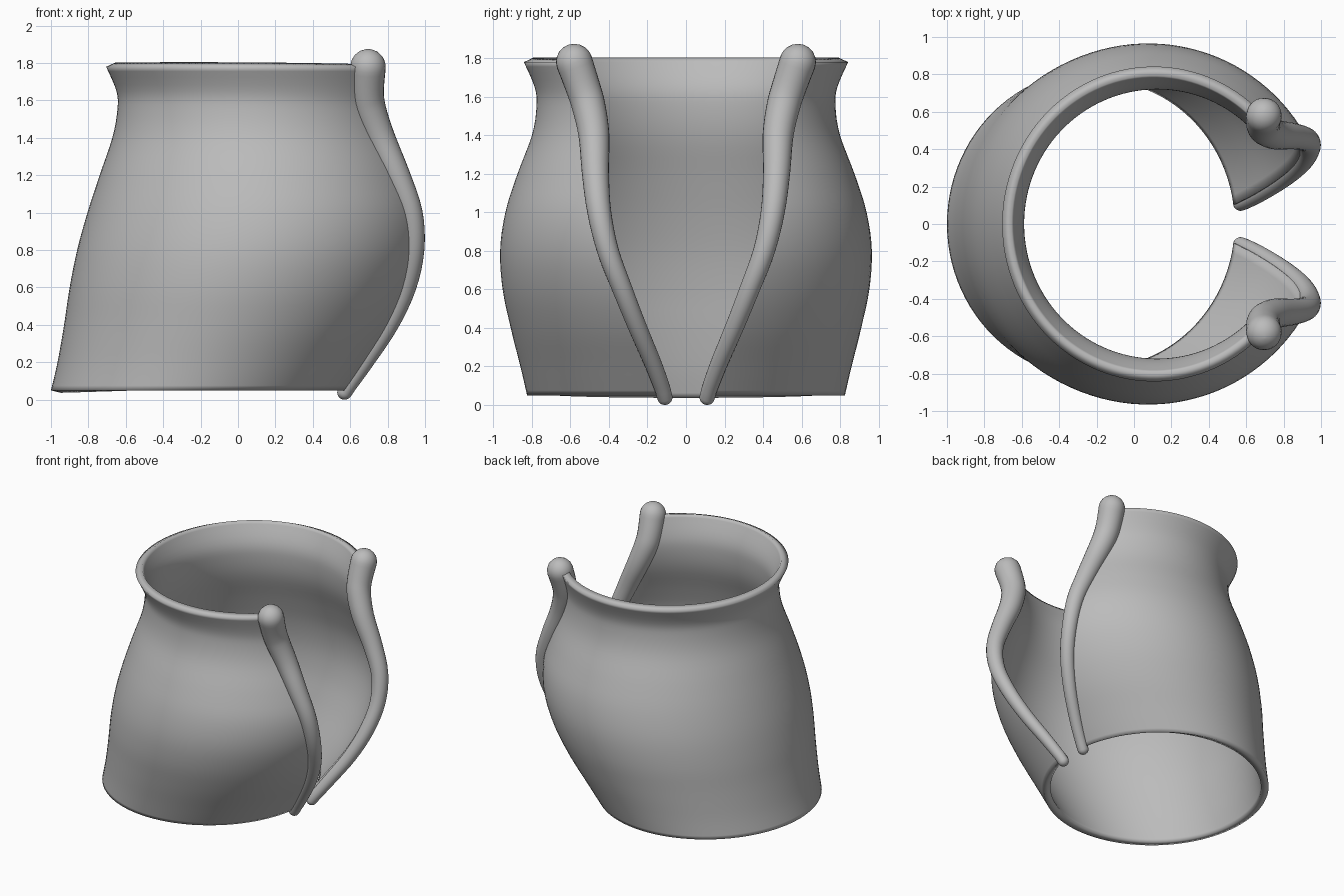
import bpy, math
from mathutils import Vector

if "Cube" in bpy.data.objects:
    bpy.data.objects.remove(bpy.data.objects["Cube"])

# Stations: height, left x, half depth, slit edge x, slit edge y, edging radius
STATIONS = [
    (0.05, -1.00, 0.825, 0.575, 0.11, 0.040),
    (0.20, -0.965, 0.860, 0.680, 0.165, 0.044),
    (0.40, -0.93, 0.910, 0.810, 0.25, 0.048),
    (0.60, -0.90, 0.952, 0.900, 0.33, 0.052),
    (0.80, -0.86, 0.965, 0.940, 0.405, 0.056),
    (1.00, -0.805, 0.938, 0.925, 0.45, 0.062),
    (1.20, -0.74, 0.875, 0.850, 0.47, 0.070),
    (1.40, -0.672, 0.800, 0.760, 0.478, 0.080),
    (1.55, -0.645, 0.776, 0.705, 0.505, 0.087),
    (1.65, -0.650, 0.786, 0.690, 0.535, 0.090),
    (1.78, -0.705, 0.842, 0.695, 0.58, 0.095),
]


def smooth_rows(rows, steps):
    """Catmull-Rom interpolation of the station rows."""
    out = []
    for i in range(len(rows) - 1):
        p0, p1 = rows[max(i - 1, 0)], rows[i]
        p2, p3 = rows[i + 1], rows[min(i + 2, len(rows) - 1)]
        for s in range(steps):
            t = s / steps
            out.append([0.5 * (2 * b + (c - a) * t + (2 * a - 5 * b + 4 * c - d) * t * t
                               + (3 * b - a - 3 * c + d) * t ** 3)
                        for a, b, c, d in zip(p0, p1, p2, p3)])
    out.append(list(rows[-1]))
    return out


def add_object(name, verts, faces, angle):
    mesh = bpy.data.meshes.new(name)
    mesh.from_pydata(verts, [], faces)
    mesh.materials.append(grey)
    ob = bpy.data.objects.new(name, mesh)
    bpy.context.collection.objects.link(ob)
    bpy.ops.object.select_all(action='DESELECT')
    ob.select_set(True)
    bpy.context.view_layer.objects.active = ob
    bpy.ops.object.shade_smooth_by_angle(angle=math.radians(angle))
    return ob


grey = bpy.data.materials.new("grey")
grey.diffuse_color = (0.5, 0.5, 0.5, 1)
grey.use_nodes = True
grey.node_tree.nodes["Principled BSDF"].inputs["Base Color"].default_value = grey.diffuse_color
rows = smooth_rows(STATIONS, 4)

# Open shell: leaning oval rings running from one slit edge round to the other
SEG = 96
verts, faces = [], []
for z, left, ry, xe, ye, r in rows:
    start = math.asin(ye / ry)
    rx = (xe - left) / (1 + math.cos(start))
    cx = left + rx
    for j in range(SEG + 1):
        a = start + (2 * math.pi - 2 * start) * j / SEG
        verts.append((cx + rx * math.cos(a), ry * math.sin(a), z))
for i in range(len(rows) - 1):
    for j in range(SEG):
        a = i * (SEG + 1) + j
        faces.append((a, a + 1, a + SEG + 2, a + SEG + 1))
shell = add_object("shell", verts, faces, 40)
wall = shell.modifiers.new("wall", 'SOLIDIFY')
wall.thickness = 0.055
wall.offset = -1

# Tapered round edging along each side of the slit, with rounded ends
path = [(Vector((xe, ye, z)), r) for z, left, ry, xe, ye, r in rows]
path[0] = (Vector((0.57, 0.11, 0.04)), 0.04)


def cap(end, inner):
    """Shrinking stations that close a tube end as a half ball."""
    p, r = end
    d = (p - inner[0]).normalized()
    return [(p + d * r * math.sin(t), r * math.cos(t))
            for t in [math.radians(k) for k in (18, 36, 54, 72, 87)]]


path = cap(path[0], path[1])[::-1] + path + cap(path[-1], path[-2])

SIDES = 24
for side, label in ((1, "back"), (-1, "front")):
    verts, faces = [], []
    for i, (p, r) in enumerate(path):
        d = (path[min(i + 1, len(path) - 1)][0] - path[max(i - 1, 0)][0]).normalized()
        u = d.cross(Vector((0, 1, 0))).normalized()
        v = d.cross(u)
        for j in range(SIDES):
            a = 2 * math.pi * j / SIDES
            q = p + r * (u * math.cos(a) + v * math.sin(a))
            verts.append((q.x, q.y * side, q.z))
    for i in range(len(path) - 1):
        for j in range(SIDES):
            a, b = i * SIDES + j, i * SIDES + (j + 1) % SIDES
            faces.append((a, b, b + SIDES, a + SIDES)[::side])
    last = (len(path) - 1) * SIDES
    faces.append(tuple(range(SIDES))[::-side])
    faces.append(tuple(range(last, last + SIDES))[::side])
    add_object(label + "_edging", verts, faces, 60)
